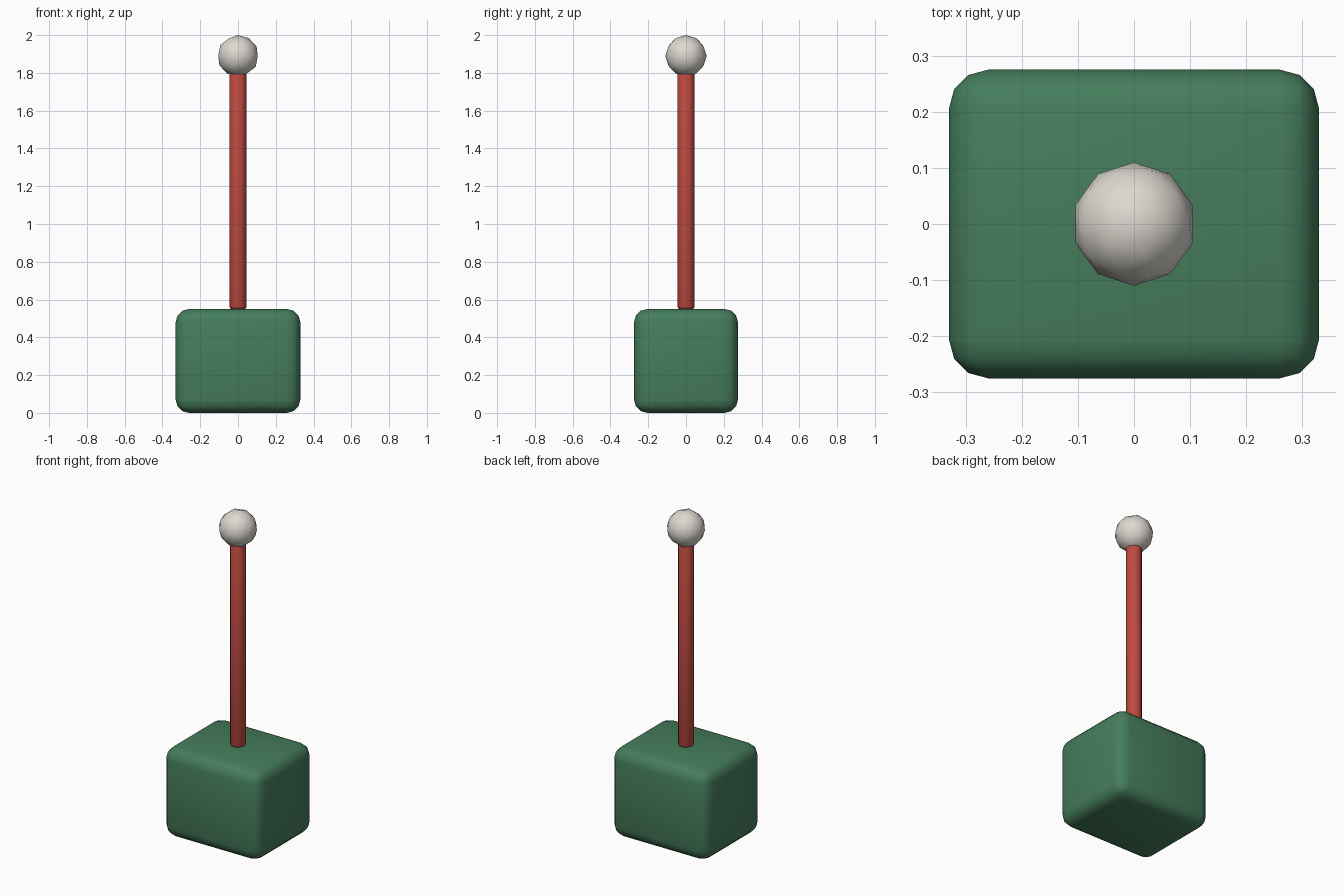
import bpy
import math

old = bpy.data.objects.get("Cube")
if old:
    bpy.data.objects.remove(old, do_unlink=True)


def make_material(name, rgb):
    mat = bpy.data.materials.new(name)
    mat.use_nodes = True
    mat.diffuse_color = (*rgb, 1)
    mat.node_tree.nodes["Principled BSDF"].inputs["Base Color"].default_value = (*rgb, 1)
    return mat


def finish(name, mat, bevel=0, segments=3, angle=60):
    """Name, colour, round and shade the active object."""
    obj = bpy.context.object
    obj.name = obj.data.name = name
    obj.data.materials.append(mat)
    bpy.ops.object.transform_apply(location=False, rotation=False, scale=True)
    if bevel:
        mod = obj.modifiers.new("Rounded edges", "BEVEL")
        mod.width = bevel
        mod.segments = segments
        mod.limit_method = "ANGLE"
        mod.angle_limit = math.radians(40)
        bpy.ops.object.modifier_apply(modifier=mod.name)
    bpy.ops.object.shade_smooth_by_angle(angle=math.radians(angle))
    return obj


green = make_material("green", (0.06, 0.205, 0.107))
red = make_material("red", (0.52, 0.07, 0.053))
ivory = make_material("ivory", (0.72, 0.69, 0.63))

BASE_HEIGHT = 0.55
BALL_RADIUS = 0.11
BALL_Z = 2 - BALL_RADIUS

# Rounded block base
bpy.ops.mesh.primitive_cube_add(size=1, location=(0, 0, BASE_HEIGHT / 2))
bpy.context.object.scale = (0.66, 0.55, BASE_HEIGHT)
finish("base", green, bevel=0.07)

# Upright rod standing on the base, ending inside the ball
rod_height = BALL_Z - 0.06 - BASE_HEIGHT
bpy.ops.mesh.primitive_cylinder_add(vertices=12, radius=0.045, depth=rod_height,
                                    location=(0, 0, BASE_HEIGHT + rod_height / 2))
finish("rod", red, bevel=0.012, segments=2)

# Ball on the tip
bpy.ops.mesh.primitive_ico_sphere_add(subdivisions=2, radius=BALL_RADIUS,
                                      location=(0, 0, BALL_Z))
finish("ball", ivory)
